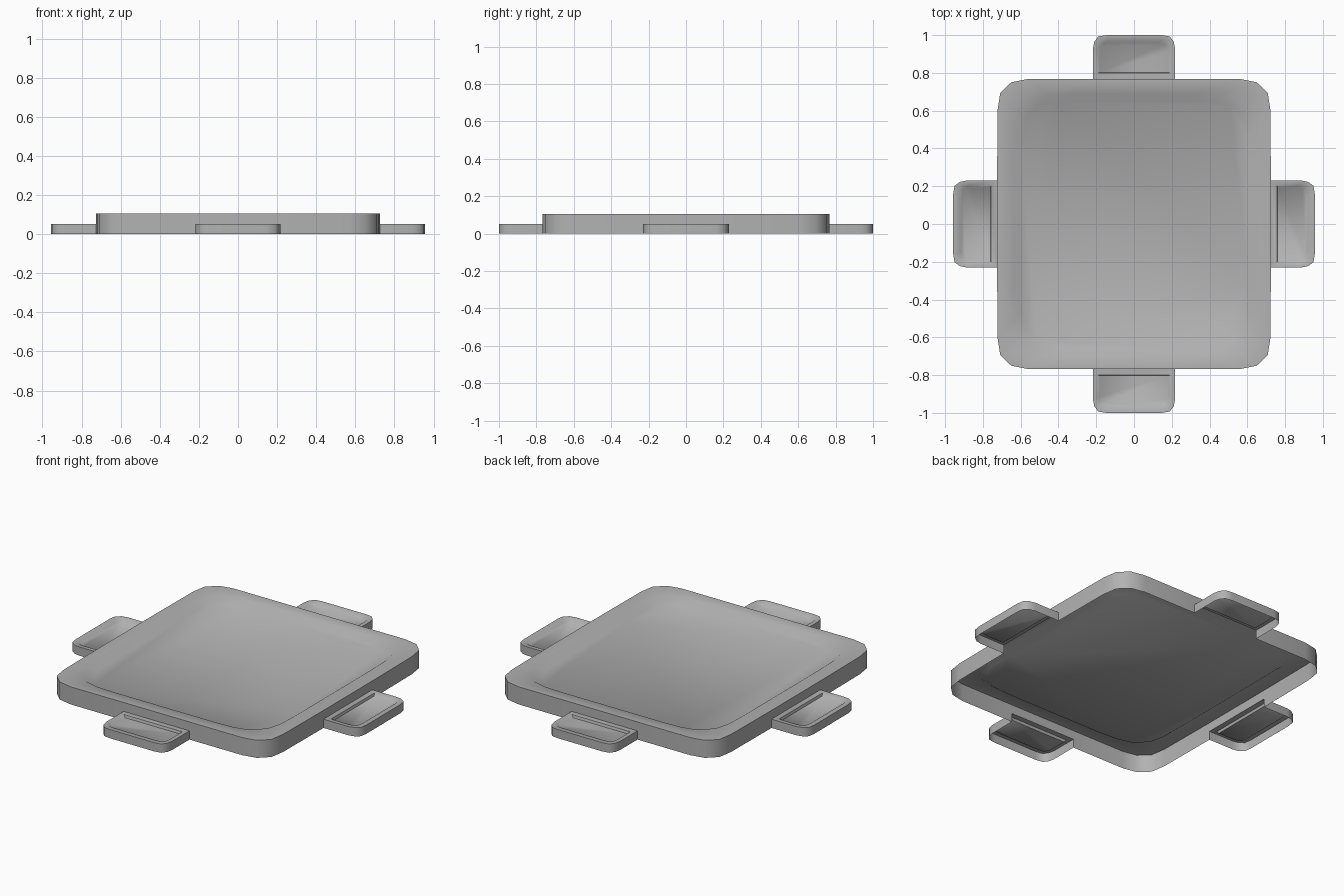
import bpy, bmesh
from mathutils import Matrix

if "Cube" in bpy.data.objects:
    bpy.data.objects.remove(bpy.data.objects["Cube"])

TOP, LIP = 0.105, 0.052      # heights of the tray rim and of the handle tops
HX, HY = 0.230, 0.217        # half widths of the side and end handles

grey = bpy.data.materials.new("dark_grey")
grey.diffuse_color = (.445, .445, .445, 1)
grey.use_nodes = True
grey.node_tree.nodes["Principled BSDF"].inputs["Base Color"].default_value = grey.diffuse_color


def finish(bm, name):
    me = bpy.data.meshes.new(name)
    bm.to_mesh(me)
    bm.free()
    me.materials.append(grey)
    ob = bpy.data.objects.new(name, me)
    bpy.context.collection.objects.link(ob)
    bpy.context.view_layer.objects.active = ob
    ob.select_set(True)
    bpy.ops.object.shade_smooth_by_angle(angle=1.0, keep_sharp_edges=True)
    ob.select_set(False)
    return ob


def ring(bm, pts, z):
    return [bm.verts.new((x, y, z)) for x, y in pts]


def bridge(bm, a, b, skip=()):
    n = len(a)
    for i in range(n):
        if i not in skip:
            j = (i + 1) % n
            bm.faces.new((a[i], a[j], b[j], b[i]))


def crease(bm, loop, which):
    """Keep the chosen edges of a loop crisp."""
    for i in which:
        bm.edges.get((loop[i], loop[(i + 1) % len(loop)])).smooth = False


def outline(corner):
    """Mirror one corner (running from the +x side to the +y side) into a full loop."""
    upper = list(corner) + [(-x, y) for x, y in reversed(corner)]
    return upper + [(-x, -y) for x, y in upper]


# Tray: open-bottomed shell with a shallow sunken floor
bm = bmesh.new()
outer = outline([(.725, HX), (.722, .605), (.708, .695), (.65, .75), (.565, .767), (HY, .767)])
rim = outline([(.64, .36), (.635, .50), (.612, .59), (.54, .662), (.45, .685), (.34, .69)])
floor = outline([(.60, .325), (.597, .47), (.578, .555), (.51, .622), (.42, .645), (.30, .652)])
sides = (5, 11, 17, 23)                      # middle edge of each side
r0, r1, r2 = (ring(bm, outer, z) for z in (0, LIP, TOP))
r3, r4 = ring(bm, rim, TOP), ring(bm, floor, TOP - 0.03)
bridge(bm, r0, r1, skip=sides)               # the lower wall is open behind each handle
for a, b in ((r1, r2), (r2, r3), (r3, r4)):
    bridge(bm, a, b)
bm.faces.new(r4)
crease(bm, r3, sides)
crease(bm, r4, sides)
finish(bm, "tray")


def handle(name, hw, start, end, turn):
    """Open-bottomed tab with rounded outer corners and a sunken top, built toward +y."""
    def loop(w, y0, y1, r):
        half = [(w, y0), (w, y1 - r), (w - r * .1, y1 - r * .5),
                (w - r * .4, y1 - r * .1), (w - r, y1)]
        return half + [(-x, y) for x, y in reversed(half)]
    bm = bmesh.new()
    out = loop(hw, start, end, .07)
    a, b = ring(bm, out, 0), ring(bm, out, LIP)
    c = ring(bm, loop(hw - .025, start + .032, end - .03, .05), LIP)
    d = ring(bm, loop(hw - .036, start + .036, end - .043, .045), LIP - .015)
    bridge(bm, a, b, skip=(9,))
    bridge(bm, b, c)
    bridge(bm, c, d)
    bm.faces.new(d)
    crease(bm, c, (9,))
    crease(bm, d, (9,))
    bm.transform(Matrix.Rotation(turn * 1.5707963, 4, 'Z'))
    finish(bm, name)


# Four handles
for i, side in enumerate(("back", "left", "front", "right")):
    if i % 2 == 0:
        handle(side + "_handle", HY, .767, 1.0, i)
    else:
        handle(side + "_handle", HX, .725, .957, i)
